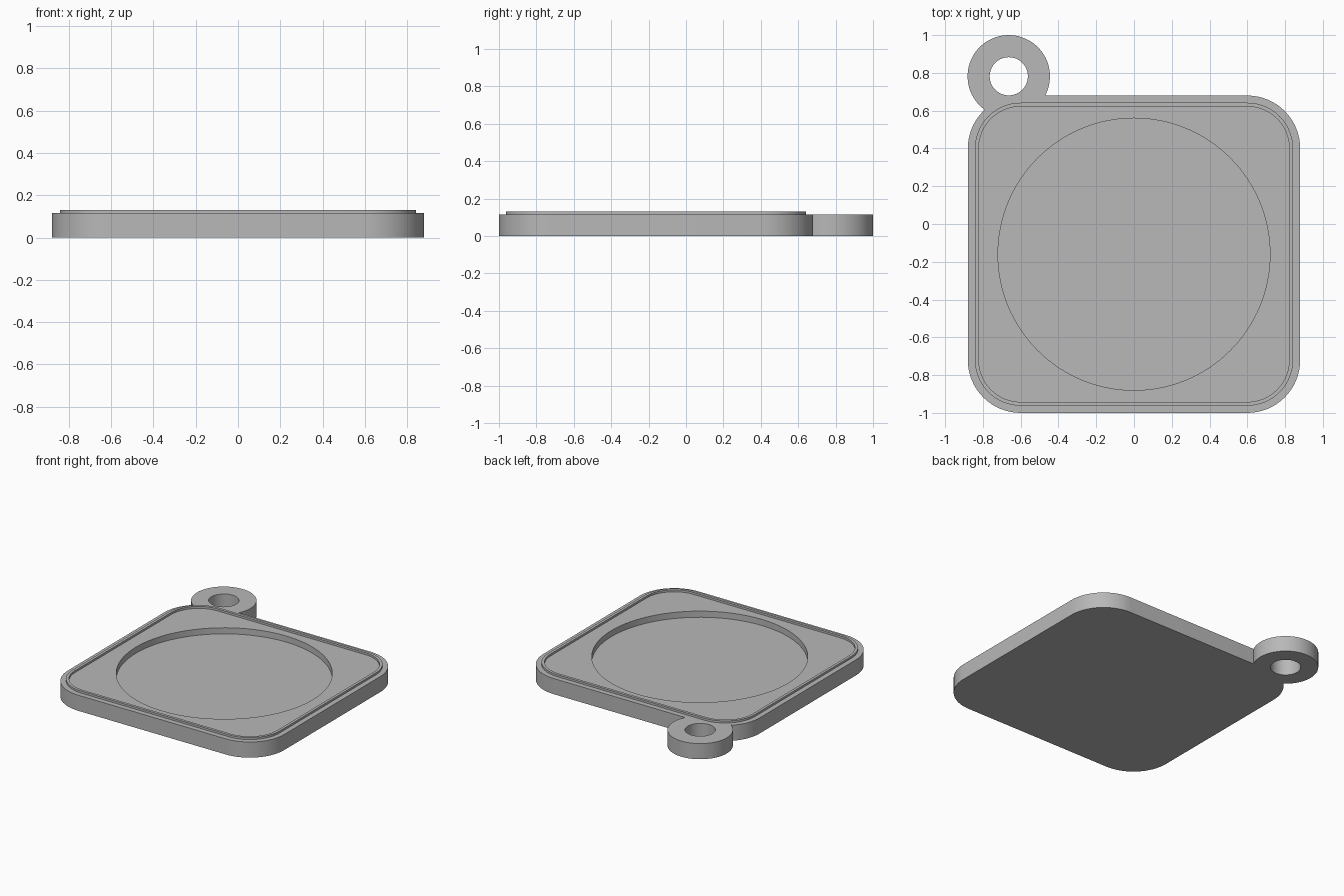
import bpy, bmesh
from math import sin, cos, pi, radians

cube = bpy.data.objects.get("Cube")
if cube:
    bpy.data.objects.remove(cube)

grey = bpy.data.materials.new("mid grey")
grey.use_nodes = True
colour = (0.48, 0.48, 0.48, 1)
grey.diffuse_color = colour
grey.node_tree.nodes["Principled BSDF"].inputs["Base Color"].default_value = colour

MID_Y = -0.16
TOP, RIDGE_TOP, FLOOR = 0.115, 0.13, 0.07
LUG = (-0.663, 0.782)


def rounded_outline(inset, steps=16):
    """Rounded rectangle points, moved inwards by inset."""
    r = 0.28 - inset
    pts = []
    for quarter, (sx, sy) in enumerate([(1, 1), (-1, 1), (-1, -1), (1, -1)]):
        for i in range(steps + 1):
            a = (quarter + i / steps) * pi / 2
            pts.append((sx * 0.60 + r * cos(a), MID_Y + sy * 0.56 + r * sin(a)))
    return pts


def circle(centre, r, n):
    return [(centre[0] + r * cos(2 * pi * i / n), centre[1] + r * sin(2 * pi * i / n))
            for i in range(n)]


def finish(name, bm):
    bmesh.ops.recalc_face_normals(bm, faces=bm.faces)
    mesh = bpy.data.meshes.new(name)
    bm.to_mesh(mesh)
    bm.free()
    mesh.materials.append(grey)
    obj = bpy.data.objects.new(name, mesh)
    bpy.context.collection.objects.link(obj)
    return obj


def prism(name, outline, z0, z1):
    """Solid extruded straight up from an outline."""
    bm = bmesh.new()
    face = bm.faces.new([bm.verts.new((x, y, z0)) for x, y in outline])
    ext = bmesh.ops.extrude_face_region(bm, geom=[face], use_keep_orig=True)
    top = [v for v in ext["geom"] if isinstance(v, bmesh.types.BMVert)]
    bmesh.ops.translate(bm, verts=top, vec=(0, 0, z1 - z0))
    return finish(name, bm)


def band(name, outer, inner, z0, z1):
    """Closed rim with a rectangular section between two outlines."""
    bm = bmesh.new()
    loops = [[bm.verts.new((x, y, z)) for x, y in pts]
             for pts, z in ((outer, z0), (outer, z1), (inner, z1), (inner, z0))]
    n = len(outer)
    for k in range(4):
        a, b = loops[k], loops[(k + 1) % 4]
        for i in range(n):
            j = (i + 1) % n
            bm.faces.new((a[i], a[j], b[j], b[i]))
    return finish(name, bm)


def activate(obj):
    bpy.ops.object.select_all(action="DESELECT")
    obj.select_set(True)
    bpy.context.view_layer.objects.active = obj


def combine(target, tool, operation):
    tool.hide_render = True
    mod = target.modifiers.new(tool.name, "BOOLEAN")
    mod.operation, mod.solver, mod.object = operation, "EXACT", tool
    activate(target)
    bpy.ops.object.modifier_apply(modifier=mod.name)
    bpy.data.objects.remove(tool)


# Tray slab with the hanging lug, its hole and the round recess
tray = prism("tray", rounded_outline(0), 0, TOP)
combine(tray, prism("lug", circle(LUG, 0.218, 96), 0, TOP), "UNION")
combine(tray, prism("lug_hole", circle(LUG, 0.101, 64), -0.1, 0.3), "DIFFERENCE")
combine(tray, prism("recess", circle((0, MID_Y), 0.72, 128), FLOOR, 0.3), "DIFFERENCE")

# Thin raised ridge following the edge
ridge = band("ridge", rounded_outline(0.038), rounded_outline(0.058),
             TOP - 0.01, RIDGE_TOP)

for part in (tray, ridge):
    activate(part)
    bpy.ops.object.shade_smooth_by_angle(angle=radians(30))
